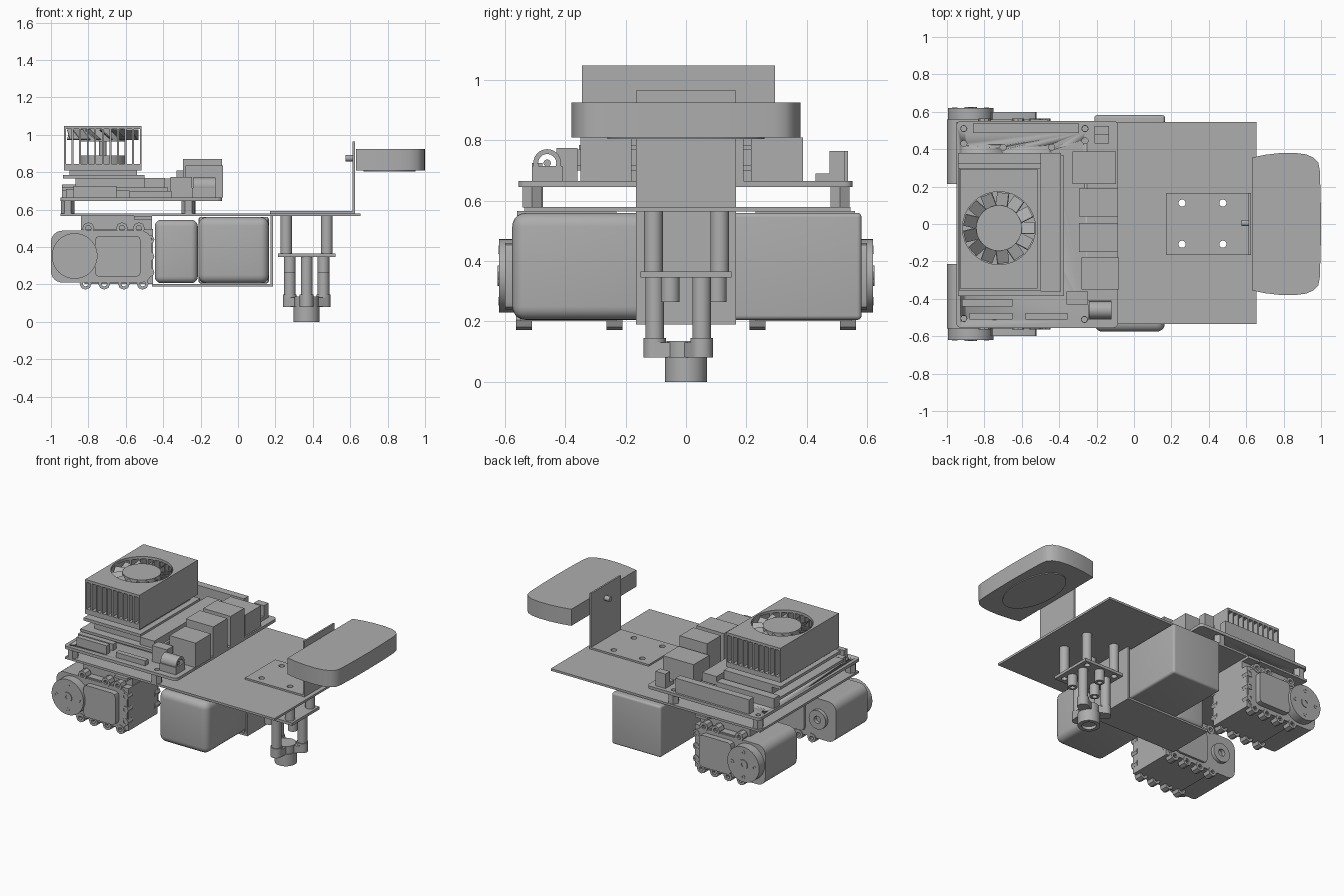
import bpy, bmesh, math
from mathutils import Matrix, Vector

if "Cube" in bpy.data.objects:
    bpy.data.objects.remove(bpy.data.objects["Cube"], do_unlink=True)

grey = bpy.data.materials.new("plain grey")
grey.use_nodes = True
grey.diffuse_color = (0.42, 0.42, 0.42, 1)
grey.node_tree.nodes["Principled BSDF"].inputs["Base Color"].default_value = grey.diffuse_color

TURN = {"z": Matrix(), "y": Matrix.Rotation(-math.pi / 2, 4, "X"),
        "x": Matrix.Rotation(math.pi / 2, 4, "Y")}


def finish(name, bm, smooth=False):
    bmesh.ops.recalc_face_normals(bm, faces=bm.faces)
    mesh = bpy.data.meshes.new(name)
    bm.to_mesh(mesh)
    bm.free()
    ob = bpy.data.objects.new(name, mesh)
    bpy.context.collection.objects.link(ob)
    mesh.materials.append(grey)
    if smooth:
        bpy.ops.object.select_all(action="DESELECT")
        ob.select_set(True)
        bpy.context.view_layer.objects.active = ob
        bpy.ops.object.shade_smooth_by_angle(angle=math.radians(35))
    return ob


def box(name, x, y, z, bevel=0):
    lo, hi = [Vector((min(x[i], x[1 - i]) if i == 0 else max(x), min(y) if i == 0 else max(y),
                      min(z) if i == 0 else max(z))) for i in (0, 1)]
    bm = bmesh.new()
    bmesh.ops.create_cube(bm, size=1)
    for v in bm.verts:
        v.co = (lo + hi) / 2 + v.co * (hi - lo)
    if bevel:
        bmesh.ops.bevel(bm, geom=bm.edges[:], offset=bevel, segments=5, profile=0.5, affect="EDGES")
    return finish(name, bm, bevel > 0)


def cylinder(name, centre, r, length, axis="z", hole=0, n=32):
    """Cylinder or tube that starts at centre and runs along the axis."""
    bm = bmesh.new()
    rings = []
    for rad, h in ((r, 0), (r, length), (hole, length), (hole, 0))[:4 if hole else 2]:
        rings.append([bm.verts.new((rad * math.cos(i * math.tau / n), rad * math.sin(i * math.tau / n), h))
                      for i in range(n)])
    pairs = list(zip(rings, rings[1:] + rings[:1])) if hole else [tuple(rings)]
    for a, b in pairs:
        for i in range(n):
            bm.faces.new((a[i - 1], a[i], b[i], b[i - 1]))
    if not hole:
        for ring in rings:
            bm.faces.new(ring)
    bm.transform(Matrix.Translation(centre) @ TURN[axis])
    return finish(name, bm, True)


def prism(name, pts, start, end, axis="z"):
    """Extrude an outline: (x, y) along z, or (x, z) along y."""
    bm = bmesh.new()
    place = (lambda p, h: (p[0], p[1], h)) if axis == "z" else (lambda p, h: (p[0], h, p[1]))
    a, b = [[bm.verts.new(place(p, h)) for p in pts] for h in (start, end)]
    bm.faces.new(a)
    bm.faces.new(b)
    for i in range(len(pts)):
        bm.faces.new((a[i - 1], a[i], b[i], b[i - 1]))
    return finish(name, bm, True)


def round_outline(x, y, r, n=6):
    pts = []
    for k, (cx, cy) in enumerate(((x[1] - r, y[1] - r), (x[0] + r, y[1] - r),
                                  (x[0] + r, y[0] + r), (x[1] - r, y[0] + r))):
        for i in range(n + 1):
            t = math.pi / 2 * (k + i / n)
            pts.append((cx + r * math.cos(t), cy + r * math.sin(t)))
    return pts


def drill(ob, spots, r, z, length):
    for x, y in spots:
        tool = cylinder("drill", (x, y, z), r, length)
        mod = ob.modifiers.new("hole", "BOOLEAN")
        mod.operation, mod.solver, mod.object = "DIFFERENCE", "EXACT", tool
        bpy.context.view_layer.objects.active = ob
        bpy.ops.object.modifier_apply(modifier=mod.name)
        bpy.data.objects.remove(tool, do_unlink=True)


# Base plate and the folded bracket standing on it
mount = [(x, y) for x in (0.257, 0.475) for y in (-0.108, 0.112)]
plate = box("base_plate", (-0.95, 0.655), (-0.535, 0.545), (0.565, 0.58))
foot = box("bracket_foot", (0.17, 0.625), (-0.165, 0.165), (0.58, 0.592))
for part in (plate, foot):
    drill(part, mount, 0.019, 0.5, 0.2)
box("bracket_upright", (0.613, 0.625), (-0.165, 0.165), (0.58, 0.965))
cylinder("bracket_screw", (0.575, 0.005, 0.875), 0.017, 0.05, "x")

# Antenna pod with bowed sides
half = [(0.63, 0.355), (0.7, 0.37), (0.78, 0.379), (0.86, 0.38), (0.92, 0.372),
        (0.96, 0.355), (0.985, 0.33), (0.993, 0.29), (0.998, 0.15)]
prism("antenna_pod", half + [(1.0, 0)] + [(x, -y) for x, y in reversed(half)], 0.81, 0.925)
oval = [(0.81 + 0.14 * math.cos(t * math.tau / 40), 0.26 * math.sin(t * math.tau / 40)) for t in range(40)]
prism("antenna_underside", oval, 0.804, 0.811)

# Camera mount below the plate
for x, y in mount:
    cylinder("camera_standoff", (x, y, 0.36), 0.031, 0.205, hole=0.019)
carrier = box("camera_plate", (0.215, 0.52), (-0.15, 0.15), (0.346, 0.365))
drill(carrier, mount, 0.019, 0.3, 0.1)
cx = 0.367
for k in range(6):
    t = math.radians(30 + 60 * k)
    x, y = cx + 0.104 * math.cos(t), 0.104 * math.sin(t)
    if k % 2:
        cylinder("short_post", (x, y, 0.265), 0.031, 0.085, hole=0.016)
    else:
        cylinder("long_post", (x, y, 0.13), 0.031, 0.22)
        cylinder("holder_ear", (x, y, 0.08), 0.037, 0.065)
        side = Vector((-math.sin(t), math.cos(t))) * 0.037
        prism("holder_arm", [(cx + side.x, side.y), (x + side.x, y + side.y),
                             (x - side.x, y - side.y), (cx - side.x, -side.y)], 0.081, 0.13)
cylinder("camera_body", (cx, 0, 0.075), 0.065, 0.06)
cylinder("camera_lens", (cx, 0, 0), 0.07, 0.082, hole=0.045)
cylinder("camera_glass", (cx, 0, 0.02), 0.047, 0.05)

# Battery packs and the strap that carries them
box("right_pack", (-0.212, 0.165), (-0.576, -0.1), (0.205, 0.56), 0.045)
box("left_pack", (-0.212, 0.165), (0.1, 0.582), (0.205, 0.56), 0.015)
box("centre_pack", (-0.445, -0.215), (-0.16, 0.16), (0.207, 0.545), 0.035)
box("pack_joiner", (-0.205, 0.16), (-0.16, 0.16), (0.207, 0.56))
box("strap_floor", (-0.46, 0.187), (-0.165, 0.165), (0.19, 0.203))
box("strap_wall", (0.175, 0.187), (-0.165, 0.165), (0.19, 0.566))

# Servos, one each side
for s, label in ((1, "left"), (-1, "right")):
    def part(text):
        return label + "_servo_" + text
    prism(part("body"), round_outline((-1.0, -0.46), (0.21, 0.487), 0.06), s * 0.215, s * 0.56, "y")
    box(part("middle"), (-0.82, -0.455), (s * 0.23, s * 0.55), (0.202, 0.495))
    prism(part("cover"), round_outline((-0.765, -0.52), (0.24, 0.46), 0.025, 2), s * 0.555, s * 0.6, "y")
    prism(part("inner_cover"), round_outline((-0.765, -0.52), (0.24, 0.46), 0.025, 2), s * 0.2, s * 0.22, "y")
    start = 0.56 if s > 0 else -0.62
    cylinder(part("horn"), (-0.873, start, 0.352), 0.122, 0.06, "y")
    cylinder(part("horn_hub"), (-0.873, s * 0.595 - 0.03, 0.352), 0.034, 0.06, "y", 0.012)
    for k in range(4):
        t = k * math.pi / 2
        cylinder(part("horn_screw"), (-0.873 + 0.085 * math.cos(t), s * 0.597 - 0.025, 0.352 + 0.085 * math.sin(t)),
                 0.014, 0.05, "y", 0.008, 12)
    cylinder(part("idler"), (-0.873, s * 0.205 - 0.015, 0.352), 0.065, 0.03, "y", 0.025)
    for y in (0.237, 0.537):
        for x in (-0.815, -0.715, -0.61, -0.51):
            cylinder(part("lower_lug"), (x, s * y - 0.027, 0.204), 0.032, 0.054, "y", 0.015, 8)
        for x in (-0.8, -0.62, -0.53):
            cylinder(part("upper_lug"), (x, s * y - 0.027, 0.5), 0.032, 0.054, "y", 0.015, 8)
        for z in (0.265, 0.35, 0.44):
            cylinder(part("end_lug"), (-0.472, s * y - 0.027, z), 0.025, 0.054, "y", 0.012, 8)
    box(part("hanger"), (-0.84, -0.46), (s * 0.27, s * 0.5), (0.49, 0.566))
    box(part("hanger_tab"), (-0.555, -0.46), (s * 0.23, s * 0.56), (0.548, 0.566))

# Main circuit board on standoffs
corners = [(-0.91, 0.51), (-0.91, -0.505), (-0.262, 0.51), (-0.265, -0.51)]
board = prism("main_board", round_outline((-0.95, -0.085), (-0.555, 0.552), 0.025, 3), 0.645, 0.665)
drill(board, corners + [(-0.91, 0.43), (-0.7, 0.41), (-0.44, 0.41), (-0.262, 0.445)], 0.016, 0.6, 0.1)
for x, y in corners:
    cylinder("board_standoff", (x, y, 0.578), 0.036, 0.068, hole=0.016, n=6)

# Board sockets and connectors
for name, x, y, z in (
        ("network_socket", (-0.33, -0.095), (0.215, 0.388), 0.81),
        ("left_port", (-0.295, -0.085), (0.04, 0.19), 0.87),
        ("middle_port", (-0.295, -0.085), (-0.15, 0.005), 0.87),
        ("right_port", (-0.28, -0.08), (-0.35, -0.18), 0.835),
        ("pin_header", (-0.86, -0.295), (0.487, 0.537), 0.765),
        ("small_socket", (-0.21, -0.135), (0.43, 0.52), 0.69),
        ("small_tab", (-0.21, -0.135), (0.475, 0.525), 0.765),
        ("front_connector", (-0.88, -0.65), (-0.51, -0.475), 0.725),
        ("front_connector", (-0.58, -0.355), (-0.51, -0.475), 0.7),
        ("jack_base", (-0.245, -0.12), (-0.51, -0.41), 0.715),
        ("jack_box", (-0.36, -0.245), (-0.43, -0.36), 0.775),
        ("card_slot", (-0.92, -0.65), (-0.44, -0.4), 0.71),
        ("rear_socket", (-0.94, -0.5), (0.32, 0.38), 0.735)):
    box(name, x, y, (0.664, z))
cylinder("power_jack", (-0.24, -0.46, 0.725), 0.046, 0.12, "x", 0.03)
cylinder("jack_pin", (-0.23, -0.46, 0.725), 0.012, 0.1, "x")

# Processor module stack
box("module_board", (-0.94, -0.375), (-0.385, 0.365), (0.7, 0.718))
box("module_core", (-0.87, -0.42), (-0.33, 0.3), (0.664, 0.765))
box("module_edge_slot", (-0.5, -0.39), (-0.36, 0.38), (0.71, 0.77))
box("cooler_board", (-0.935, -0.5), (-0.355, 0.3), (0.765, 0.785))
box("cooler_pad", (-0.9, -0.54), (-0.3, 0.25), (0.78, 0.815))

# Finned cooler with a round fan well
fx, fy = -0.722, -0.022
deep = (-0.345, 0.295)
box("cooler_base", (-0.93, -0.515), deep, (0.81, 0.845))
top = box("cooler_top", (-0.93, -0.515), deep, (1.03, 1.048))
drill(top, [(fx, fy)], 0.195, 1.0, 0.1)
for i in range(11):
    x = -0.93 + i * 0.0405
    fin = box("cooler_fin", (x, x + 0.01), deep, (0.84, 1.035))
    if 0 < i < 10:
        drill(fin, [(fx, fy)], 0.195, 0.845, 0.3)
cylinder("fan_motor", (fx, fy, 0.84), 0.122, 0.05)
cylinder("fan_shaft", (fx, fy, 0.88), 0.02, 0.15)
cylinder("fan_hub", (fx, fy, 0.965), 0.122, 0.068)
for k in range(13):
    bm = bmesh.new()
    bmesh.ops.create_cube(bm, size=1)
    bm.transform(Matrix.Rotation(k * math.tau / 13, 4, "Z") @ Matrix.Translation((0.152, 0, 0))
                 @ Matrix.Rotation(math.radians(50), 4, "X") @ Matrix.Diagonal((0.075, 0.006, 0.08, 1)))
    bm.transform(Matrix.Translation((fx, fy, 1.0)))
    finish("fan_blade", bm)
